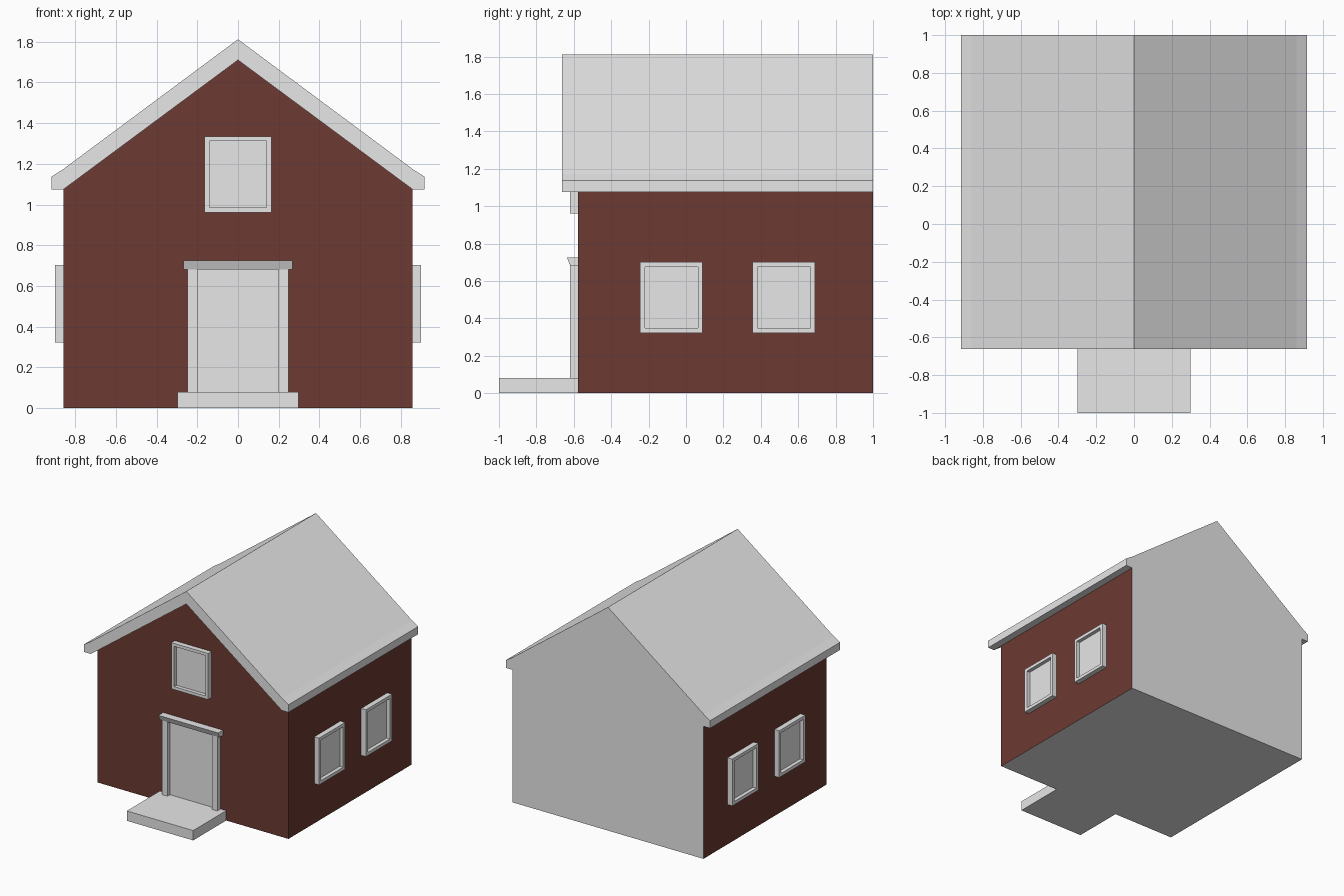
import bpy, bmesh
from mathutils import Matrix, Vector
from math import pi

if "Cube" in bpy.data.objects:
    bpy.data.objects.remove(bpy.data.objects["Cube"])


def material(name, rgb):
    m = bpy.data.materials.new(name)
    m.diffuse_color = (*rgb, 1)
    m.use_nodes = True
    m.node_tree.nodes["Principled BSDF"].inputs["Base Color"].default_value = m.diffuse_color
    return m


GREY = material("light grey", (0.8, 0.8, 0.8))
RED = material("barn red", (0.15, 0.042, 0.032))


def finish(name, bm, mats):
    bmesh.ops.recalc_face_normals(bm, faces=bm.faces)
    me = bpy.data.meshes.new(name)
    bm.to_mesh(me)
    bm.free()
    for m in mats:
        me.materials.append(m)
    ob = bpy.data.objects.new(name, me)
    bpy.context.collection.objects.link(ob)
    return ob


def extrude(profile, direction):
    """Closed prism from a planar list of 3D points."""
    bm = bmesh.new()
    face = bm.faces.new([bm.verts.new(p) for p in profile])
    geo = bmesh.ops.extrude_face_region(bm, geom=[face], use_keep_orig=True)["geom"]
    bmesh.ops.translate(bm, vec=direction, verts=[g for g in geo if isinstance(g, bmesh.types.BMVert)])
    bmesh.ops.recalc_face_normals(bm, faces=bm.faces)
    return bm


def box(name, x0, x1, y0, y1, z0, z1):
    bm = extrude([(x0, y0, z0), (x1, y0, z0), (x1, y1, z0), (x0, y1, z0)], (0, 0, z1 - z0))
    return finish(name, bm, [GREY])


def window(name, width, height, border, origin, turn=0):
    """Framed window facing -y with a recessed pane; origin is its centre on the wall."""
    w, h, d = width / 2, height / 2, 0.042
    bm = extrude([(-w, 0, -h), (w, 0, -h), (w, 0, h), (-w, 0, h)], (0, -d, 0))
    front = min(bm.faces, key=lambda f: f.calc_center_median().y)
    bmesh.ops.inset_region(bm, faces=[front], thickness=border)
    geo = bmesh.ops.extrude_face_region(bm, geom=[front])["geom"]
    bmesh.ops.translate(bm, vec=(0, 0.03, 0), verts=[g for g in geo if isinstance(g, bmesh.types.BMVert)])
    if front.is_valid:
        bm.faces.remove(front)
    bm.transform(Matrix.Translation(Vector(origin)) @ Matrix.Rotation(turn, 4, 'Z'))
    return finish(name, bm, [GREY])


# Walls: red sides and front, grey back and underside, open under the roof
W, FRONT, BACK, EAVE, PEAK = 0.857, -0.577, 1.0, 1.075, 1.71
bm = extrude([(-W, FRONT, 0), (W, FRONT, 0), (W, FRONT, EAVE), (0, FRONT, PEAK), (-W, FRONT, EAVE)],
             (0, BACK - FRONT, 0))
bmesh.ops.delete(bm, geom=[f for f in bm.faces if f.normal.z > 0.3], context='FACES_ONLY')
for f in bm.faces:
    f.material_index = 1 if f.normal.y > 0.9 or f.normal.z < -0.9 else 0
finish("walls", bm, [RED, GREY])

# Roof: chevron profile with a slightly flatter eave
half = [(W, EAVE), (0.917, EAVE), (0.917, 1.137), (0.86, 1.173)]
profile = [(0, PEAK)] + half + [(0, 1.812)] + [(-x, z) for x, z in reversed(half)]
finish("roof", extrude([(x, -0.663, z) for x, z in profile], (0, BACK + 0.663, 0)), [GREY])

# Windows: one in the gable, two on each side
window("gable_window", 0.33, 0.375, 0.034, (0, FRONT, 1.148))
for side, label in ((1, "right"), (-1, "left")):
    for y, place in ((-0.078, "front"), (0.523, "back")):
        window(f"{label}_{place}_window", 0.335, 0.38, 0.037, (side * W, y, 0.512), side * pi / 2)

# Doorway: panel, jambs, flared lintel and step
box("door", -0.2, 0.2, -0.587, FRONT, 0.08, 0.68)
for side, label in ((1, "right"), (-1, "left")):
    x = sorted((side * 0.2, side * 0.248))
    box(f"{label}_door_jamb", *x, -0.619, FRONT, 0.08, 0.682)
lintel = [(-0.268, FRONT, 0.682), (-0.268, -0.619, 0.682), (-0.268, -0.637, 0.725), (-0.268, FRONT, 0.725)]
finish("door_lintel", extrude(lintel, (0.536, 0, 0)), [GREY])
box("front_step", -0.298, 0.298, -1.0, FRONT, 0, 0.08)
